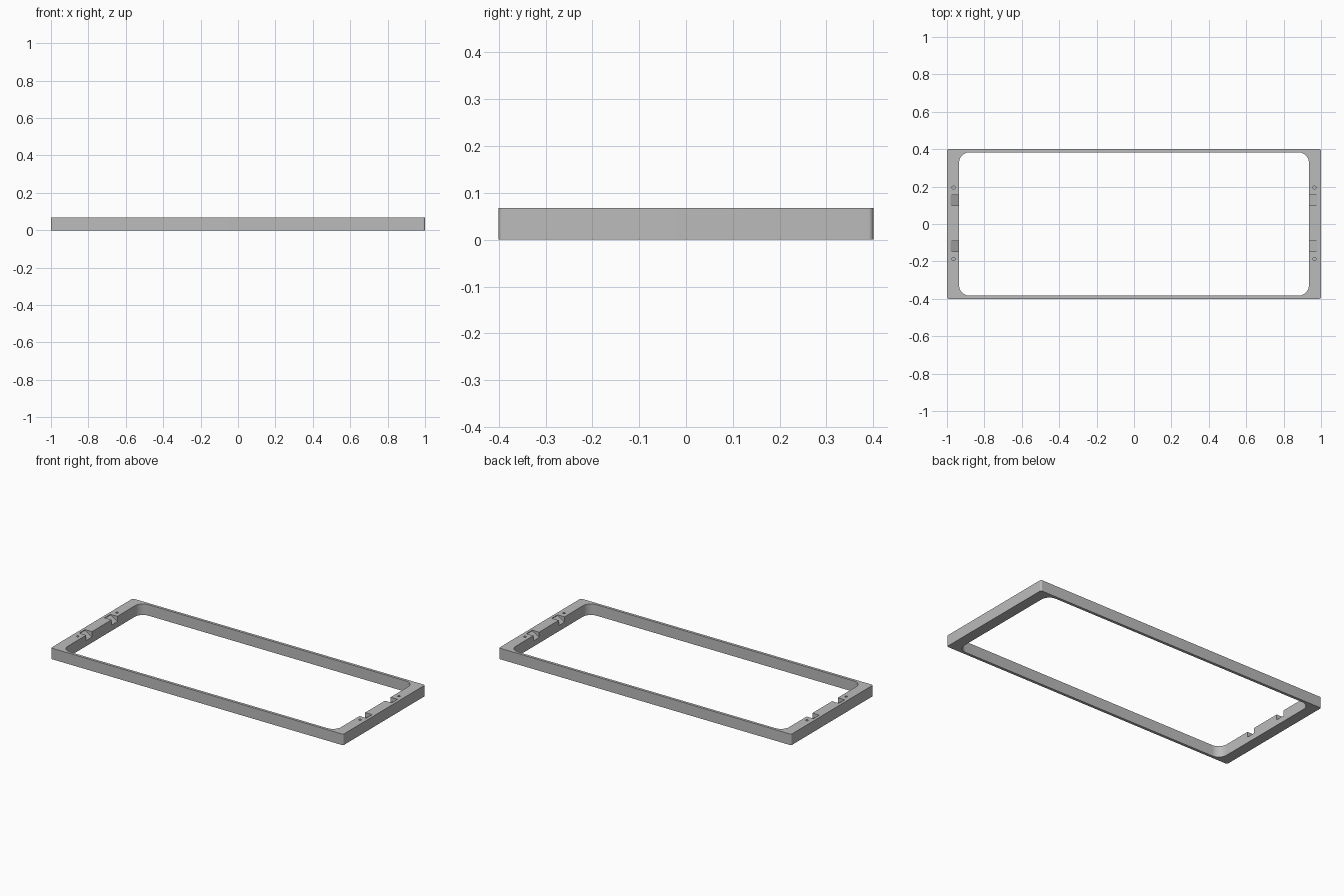
import bpy, bmesh, math

if "Cube" in bpy.data.objects:
    bpy.data.objects.remove(bpy.data.objects["Cube"])

H = 0.068          # frame height
grey = bpy.data.materials.new("grey")
grey.diffuse_color = (0.5, 0.5, 0.5, 1)
grey.use_nodes = True
grey.node_tree.nodes["Principled BSDF"].inputs["Base Color"].default_value = grey.diffuse_color


def rounded_rect(hx, hy, r, n):
    """Points of a rectangle with rounded corners, anticlockwise."""
    pts = []
    for k, (sx, sy) in enumerate([(1, 1), (-1, 1), (-1, -1), (1, -1)]):
        for i in range(n + 1):
            a = math.pi / 2 * (k + i / n)
            pts.append((sx * (hx - r) + r * math.cos(a), sy * (hy - r) + r * math.sin(a)))
    return pts


def make_object(name, bm):
    bmesh.ops.recalc_face_normals(bm, faces=bm.faces)
    mesh = bpy.data.meshes.new(name)
    bm.to_mesh(mesh)
    bm.free()
    mesh.materials.append(grey)
    ob = bpy.data.objects.new(name, mesh)
    bpy.context.collection.objects.link(ob)
    return ob


# Rectangular frame: matching outer and inner outlines bridged into a ring
N = 10
outer = rounded_rect(1.0, 0.4, 0.01, N)
inner = rounded_rect(0.935, 0.383, 0.055, N)
bm = bmesh.new()
rings = [[bm.verts.new((x, y, z)) for x, y in pts]
         for pts, z in [(outer, 0), (outer, H), (inner, H), (inner, 0)]]
for a, b in zip(rings, rings[1:] + rings[:1]):
    for i in range(len(a)):
        j = (i + 1) % len(a)
        bm.faces.new((a[i], a[j], b[j], b[i]))
frame = make_object("frame", bm)

# Cutters: ramped notches opening inwards, and small blind screw holes
bm = bmesh.new()
for s in (-1, 1):
    for y in (0.128, -0.12):
        profile = [(0.982, H + 0.02), (0.982, H - 0.004), (0.92, H - 0.042), (0.92, H + 0.02)]
        verts = [bm.verts.new((s * x, y - 0.028, z)) for x, z in profile]
        face = bm.faces.new(verts)
        ext = bmesh.ops.extrude_face_region(bm, geom=[face])
        bmesh.ops.translate(bm, vec=(0, 0.056, 0),
                            verts=[v for v in ext["geom"] if isinstance(v, bmesh.types.BMVert)])
    for y in (0.195, -0.187):
        hole = bmesh.ops.create_cone(bm, cap_ends=True, segments=20,
                                     radius1=0.008, radius2=0.008, depth=0.08)
        bmesh.ops.translate(bm, vec=(s * 0.965, y, H), verts=hole["verts"])
cutter = make_object("notch_and_hole_cutter", bm)
cutter.hide_render = True
cutter.hide_set(True)

cut = frame.modifiers.new("notches", 'BOOLEAN')
cut.object = cutter
cut.operation = 'DIFFERENCE'
cut.solver = 'EXACT'

# Apply the cut, then smooth the rounded corners
bpy.context.view_layer.objects.active = frame
frame.select_set(True)
bpy.ops.object.modifier_apply(modifier=cut.name)
bpy.data.objects.remove(cutter)
bpy.ops.object.shade_smooth_by_angle(angle=math.radians(30))
